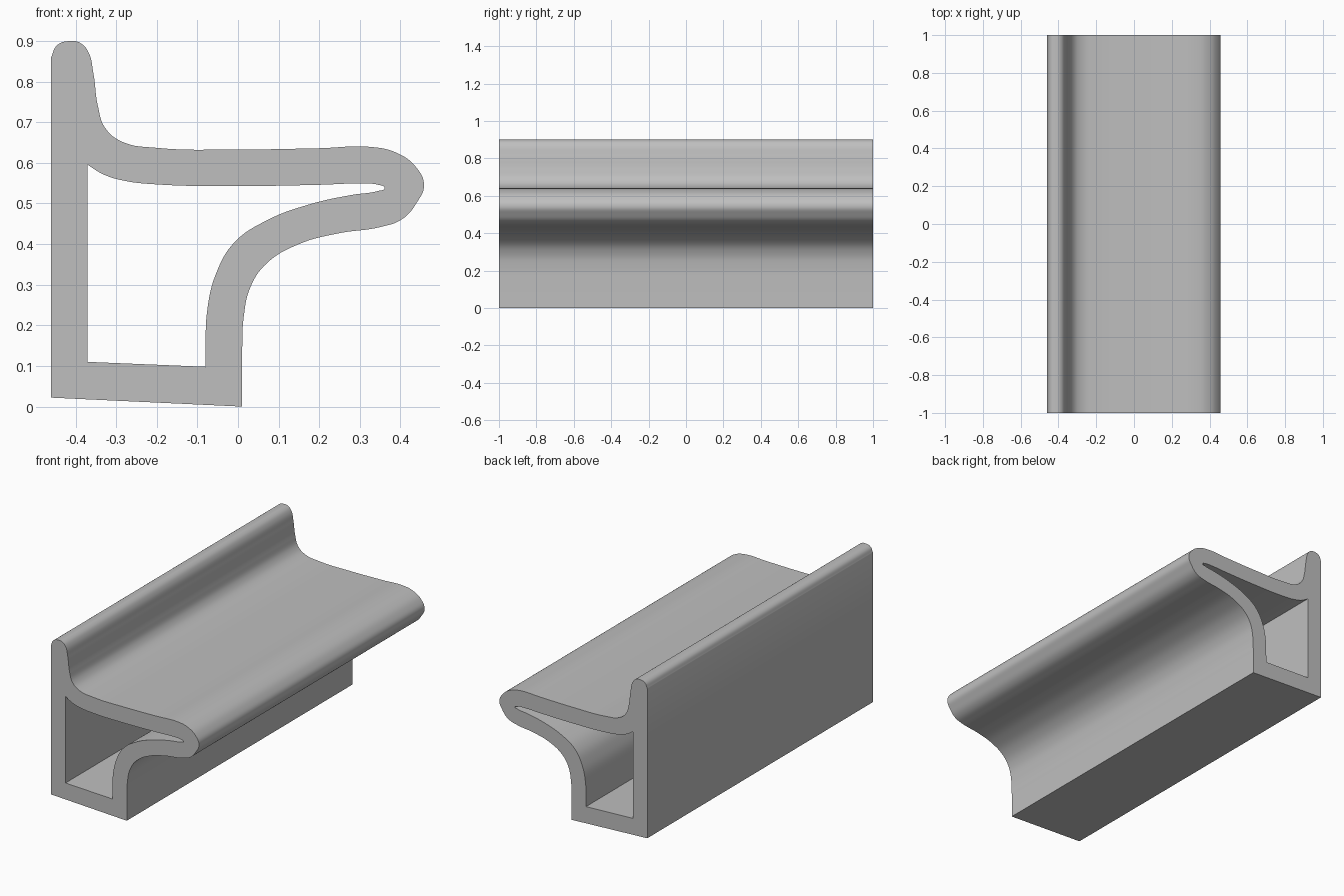
import bpy
import math

# Remove the default cube only
cube = bpy.data.objects.get("Cube")
if cube:
    bpy.data.objects.remove(cube, do_unlink=True)


def make_material(name, colour):
    material = bpy.data.materials.new(name)
    material.use_nodes = True
    material.diffuse_color = colour
    shader = next(n for n in material.node_tree.nodes if n.type == 'BSDF_PRINCIPLED')
    shader.inputs["Base Color"].default_value = colour
    return material


def add_loop(curve, corners, bends):
    """Closed bezier loop: sharp corner points first, then smooth bend points."""
    points = corners + bends
    spline = curve.splines.new('BEZIER')
    spline.bezier_points.add(len(points) - 1)
    spline.use_cyclic_u = True
    for index, (bezier, (x, z)) in enumerate(zip(spline.bezier_points, points)):
        bezier.co = (x, z, 0)
        handle = 'VECTOR' if index < len(corners) else 'AUTO'
        bezier.handle_left_type = bezier.handle_right_type = handle


profile = bpy.data.curves.new("hollow_rail_profile", 'CURVE')
profile.dimensions = '2D'
profile.fill_mode = 'BOTH'
profile.resolution_u = 8
profile.extrude = 1.0

# Outer outline: back wall and foot, curved underside, rounded nose, top shelf, raised lip
add_loop(
    profile,
    [(-.46, .86), (-.46, .022), (.01, 0), (.01, .13)],
    [(.014, .22), (.031, .295), (.07, .352), (.15, .4), (.25, .427), (.35, .442),
     (.405, .462), (.44, .502), (.458, .545), (.438, .59), (.39, .625), (.33, .639),
     (.2, .636), (0, .633), (-.2, .637), (-.285, .652), (-.327, .686), (-.345, .74),
     (-.356, .82), (-.37, .876), (-.39, .896), (-.41, .9), (-.445, .89)])

# Hollow chamber with a constant wall thickness, tapering into the nose
add_loop(
    profile,
    [(-.37, .595), (-.37, .11), (-.08, .098), (-.08, .13)],
    [(-.076, .235), (-.055, .325), (-.01, .403), (.07, .458), (.18, .499), (.28, .521),
     (.345, .531), (.361, .538), (.345, .546), (.3, .549), (.2, .546), (0, .543),
     (-.2, .547), (-.28, .556), (-.33, .571)])

rail = bpy.data.objects.new("hollow_rail", profile)
bpy.context.collection.objects.link(rail)
rail.rotation_euler.x = math.radians(90)
profile.materials.append(make_material("plain grey", (.52, .52, .52, 1)))

# Turn the extrusion into a clean mesh, smooth along the bends and sharp at the ends
bpy.ops.object.select_all(action='DESELECT')
rail.select_set(True)
bpy.context.view_layer.objects.active = rail
bpy.ops.object.convert(target='MESH')
rail = bpy.context.object
bpy.ops.object.transform_apply(location=False, rotation=True, scale=False)
bpy.ops.object.mode_set(mode='EDIT')
bpy.ops.mesh.select_all(action='SELECT')
bpy.ops.mesh.remove_doubles(threshold=.0001)
bpy.ops.mesh.normals_make_consistent(inside=False)
bpy.ops.object.mode_set(mode='OBJECT')
bpy.ops.object.shade_smooth_by_angle(angle=math.radians(35))
